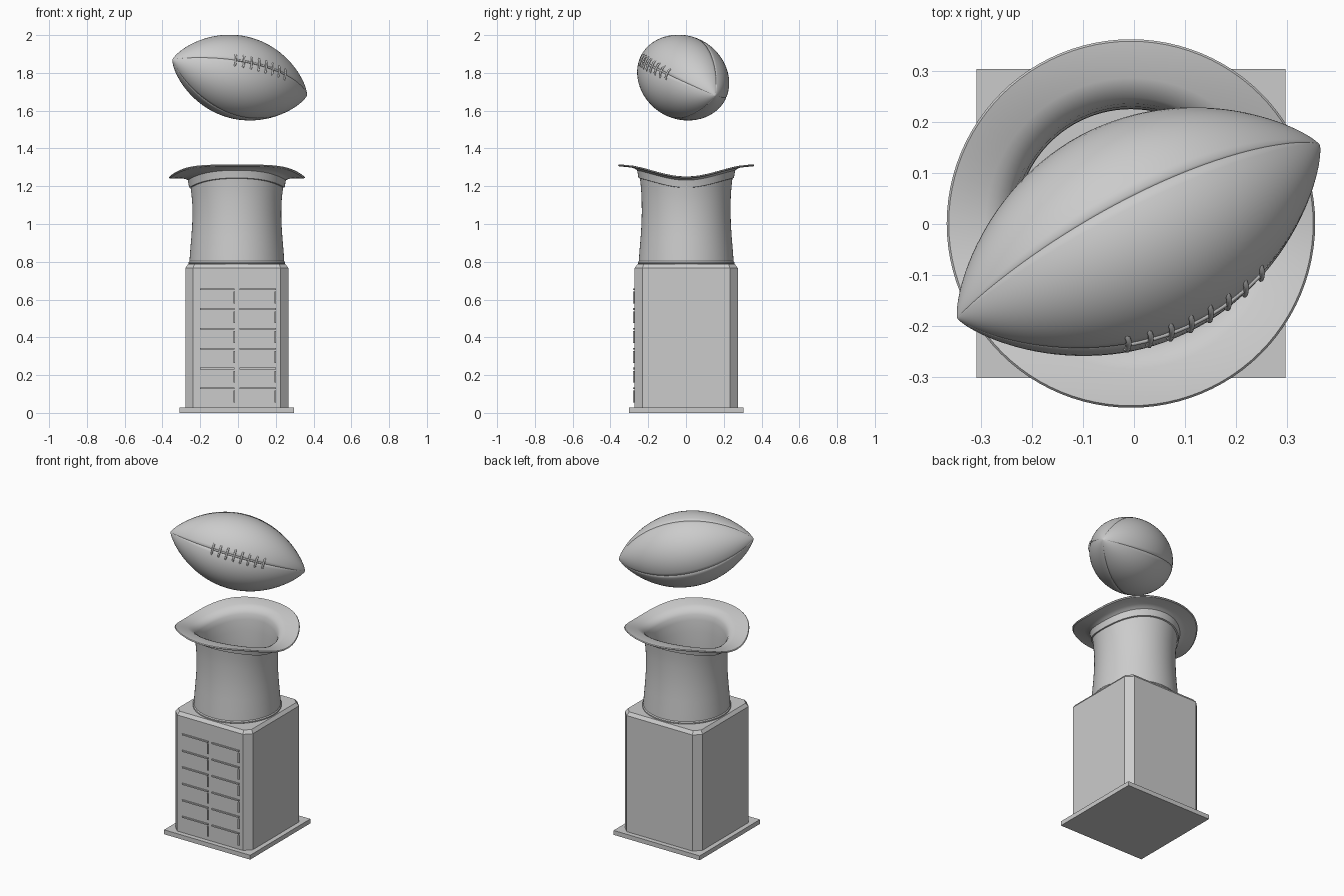
import bpy, bmesh, math
from mathutils import Vector, Matrix

if "Cube" in bpy.data.objects:
    bpy.data.objects.remove(bpy.data.objects["Cube"])

CX, CY = -0.006, 0.001


def finish(name, bm, smooth=None, matrix=None):
    bmesh.ops.remove_doubles(bm, verts=bm.verts, dist=1e-5)
    bmesh.ops.recalc_face_normals(bm, faces=bm.faces)
    me = bpy.data.meshes.new(name)
    bm.to_mesh(me)
    bm.free()
    ob = bpy.data.objects.new(name, me)
    bpy.context.collection.objects.link(ob)
    if matrix:
        ob.matrix_world = matrix
    if smooth:
        bpy.ops.object.select_all(action='DESELECT')
        ob.select_set(True)
        bpy.context.view_layer.objects.active = ob
        bpy.ops.object.shade_smooth_by_angle(angle=math.radians(smooth))
    return ob


def lathe(name, profile, angles, warp, smooth=35, matrix=None):
    """Revolve (radius, z) points; warp(r, z, angle) returns the final point."""
    bm = bmesh.new()
    rings = [[bm.verts.new(warp(r, z, a)) for a in angles] for r, z in profile]
    n = len(angles)
    for lo, hi in zip(rings, rings[1:]):
        for i in range(n):
            j = (i + 1) % n
            bm.faces.new((lo[i], lo[j], hi[j], hi[i]))
    return finish(name, bm, smooth, matrix)


def add_box(bm, lo, hi):
    lo, hi = Vector(lo), Vector(hi)
    m = Matrix.Translation((lo + hi) / 2) @ Matrix.Diagonal((*(hi - lo), 1))
    bmesh.ops.create_cube(bm, size=1, matrix=m)


# Base plate
bm = bmesh.new()
add_box(bm, (CX - 0.303, CY - 0.303, 0), (CX + 0.303, CY + 0.303, 0.028))
finish("base_plate", bm)

# Pedestal: square column with chamfered corners and bevelled top
bm = bmesh.new()
rings = []
for h, z in ((0.273, 0.028), (0.273, 0.767), (0.258, 0.787)):
    k = 0.232 - (0.273 - h) * 0.5
    pts = [(h, -k), (h, k), (k, h), (-k, h), (-h, k), (-h, -k), (-k, -h), (k, -h)]
    rings.append([bm.verts.new((CX + x, CY + y, z)) for x, y in pts])
for lo, hi in zip(rings, rings[1:]):
    for i in range(8):
        j = (i + 1) % 8
        bm.faces.new((lo[i], lo[j], hi[j], hi[i]))
bm.faces.new(rings[0])
bm.faces.new(rings[-1])
finish("pedestal", bm)

# Raised cell dividers on the front: two columns, six rows
bm = bmesh.new()
for row in range(6):
    z = 0.655 - 0.105 * row
    for x0, x1 in ((-0.2, -0.018), (0.008, 0.2)):
        add_box(bm, (x0, -0.280, z - 0.004), (x1, -0.270, z + 0.004))
        add_box(bm, (x1 - 0.006, -0.280, z - 0.075), (x1 + 0.002, -0.270, z - 0.012))
finish("front_dividers", bm)


# Upturned hat: crown, band, brim and lining; the rim dips at both sides
def hat_warp(r, z, a):
    x, y = r * math.cos(a), r * math.sin(a)
    w = min(max((z - 0.95) / 0.27, 0), 1)
    w = w * w * (3 - 2 * w)
    dip = -0.032 * math.cos(math.pi * y / 0.361)
    return (CX + x, CY + y, z + w * dip)


hat = [(0, 0.786), (0.25, 0.786), (0.256, 0.79), (0.256, 0.797), (0.251, 0.803),
       (0.247, 0.86), (0.241, 0.93), (0.2365, 1.0), (0.235, 1.06), (0.236, 1.13),
       (0.24, 1.185), (0.245, 1.224), (0.253, 1.225), (0.257, 1.25), (0.26, 1.264),
       (0.272, 1.27), (0.29, 1.274), (0.355, 1.273), (0.361, 1.278), (0.357, 1.283),
       (0.285, 1.284), (0.268, 1.28), (0.247, 1.27), (0.235, 1.252), (0.229, 1.22),
       (0.225, 1.15), (0.224, 1.06), (0.229, 0.94), (0.238, 0.83), (0.24, 0.80),
       (0, 0.80)]
lathe("top_hat", hat, [2 * math.pi * i / 96 for i in range(96)], hat_warp)

# Football frame: local z is the long axis, local x points at the laces
A, B = 0.405, 0.22
u = Vector((0.355, 0.17, -0.095)).normalized()
d = Vector((0.47, -0.82, 0.31))
d = (d - u * d.dot(u)).normalized()
ball_frame = Matrix.Translation((0.009, -0.015, 1.775)) @ Matrix((d, u.cross(d), u)).transposed().to_4x4()


def ball_radius(z):
    return B * max(0, 1 - (z / A) ** 2) ** 0.8


# Football with four pressed seams
quarter = [0.0, 0.018] + [math.pi / 2 * i / 16 for i in range(1, 16)] + [math.pi / 2 - 0.018]
angles = [q * math.pi / 2 + a for q in range(4) for a in quarter]


def ball_warp(r, z, a):
    off = a % (math.pi / 2)
    if min(off, math.pi / 2 - off) < 0.005:
        r *= 0.982
    return (r * math.cos(a), r * math.sin(a), z)


zs = [-A * math.cos(math.pi * i / 56) for i in range(57)]
lathe("ball", [(ball_radius(z), z) for z in zs], angles, ball_warp, 50, ball_frame)

# Laces: eight cross stitches and one long strip along the seam
cu = bpy.data.curves.new("laces", 'CURVE')
cu.dimensions = '3D'
cu.bevel_depth = 0.0055
cu.bevel_resolution = 2
cu.use_fill_caps = True


def add_strand(pts):
    sp = cu.splines.new('POLY')
    sp.points.add(len(pts) - 1)
    for p, co in zip(sp.points, pts):
        p.co = (*co, 1)
    sp.use_smooth = True


stations = [-0.134 + 0.0436 * i for i in range(8)]
for z in stations:
    pts = []
    for k in range(-3, 4):
        a = k * 0.055
        r = ball_radius(z) + (-0.005 if abs(k) == 3 else 0.004)
        pts.append((r * math.cos(a), r * math.sin(a), z))
    add_strand(pts)
add_strand([(ball_radius(z), 0, z) for z in stations])
laces = bpy.data.objects.new("laces", cu)
bpy.context.collection.objects.link(laces)
laces.matrix_world = ball_frame
